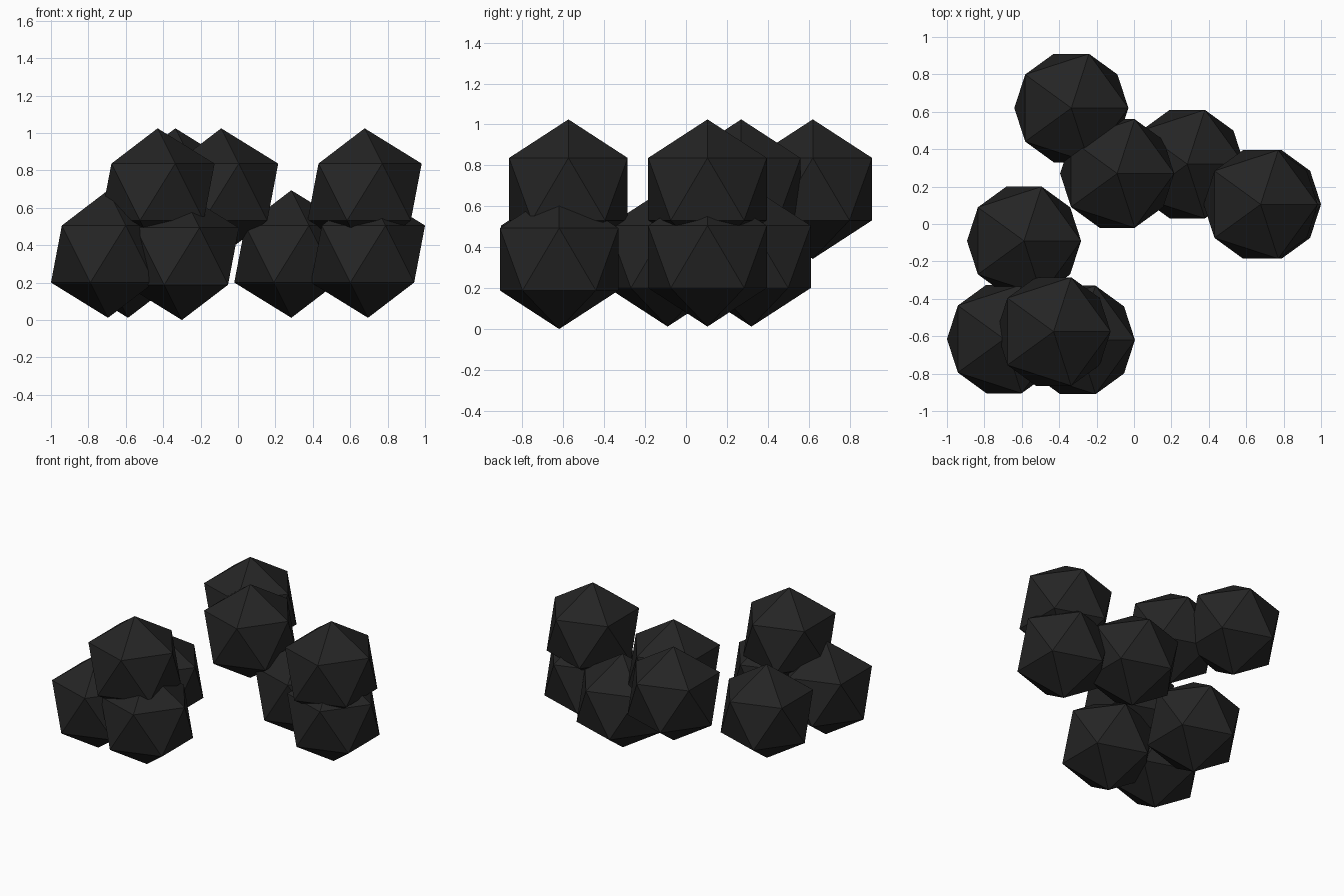
import bpy
import bmesh

cube = bpy.data.objects.get("Cube")
if cube:
    bpy.data.objects.remove(cube, do_unlink=True)

RADIUS = 0.341
LOW, HIGH = 0.353, 0.684

# One dark material for every lump
coal = bpy.data.materials.new("coal_black")
coal.use_nodes = True
colour = (0.018, 0.018, 0.018, 1)
coal.diffuse_color = colour
coal.node_tree.nodes["Principled BSDF"].inputs["Base Color"].default_value = colour

# Shared twenty-sided lump, flat shaded
mesh = bpy.data.meshes.new("lump")
bm = bmesh.new()
bmesh.ops.create_icosphere(bm, subdivisions=1, radius=RADIUS)
for face in bm.faces:
    face.smooth = False
bm.to_mesh(mesh)
bm.free()
mesh.materials.append(coal)


def add_lump(name, x, y, z):
    lump = bpy.data.objects.new(name, mesh)
    lump.location = (x, y, z)
    bpy.context.collection.objects.link(lump)


# Bottom layer of lumps
add_lump("lower_lump_front_right", -0.695, -0.615, LOW)
add_lump("lower_lump_front_middle", -0.30, -0.62, RADIUS)
add_lump("lower_lump_right", -0.588, -0.09, LOW)
add_lump("lower_lump_back", 0.285, 0.32, LOW)
add_lump("lower_lump_left", 0.695, 0.105, LOW)

# Upper layer resting on them
add_lump("upper_lump_front", -0.43, -0.575, HIGH)
add_lump("upper_lump_middle", -0.09, 0.27, HIGH)
add_lump("upper_lump_left", 0.677, 0.105, HIGH)
add_lump("upper_lump_back", -0.335, 0.62, HIGH)
